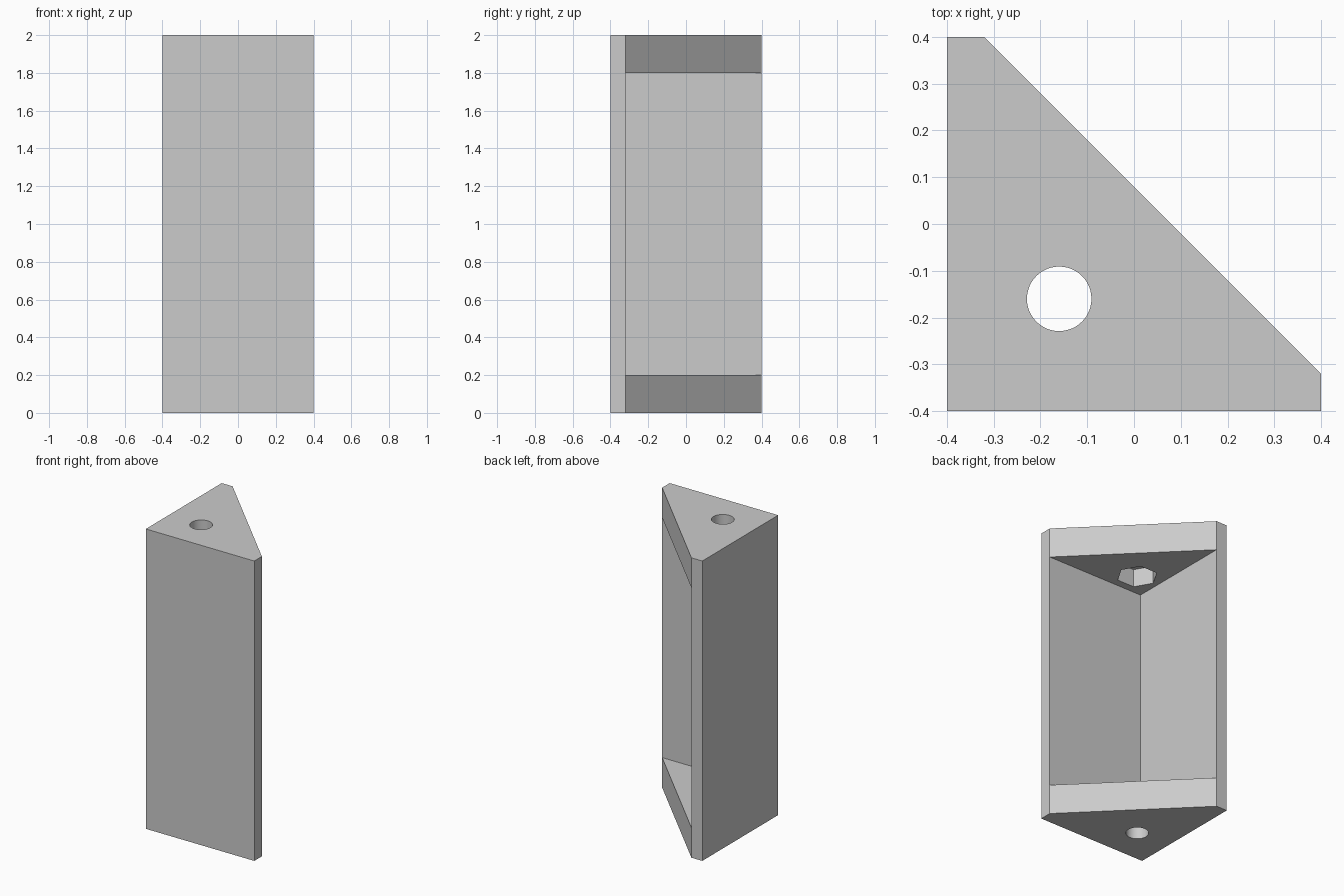
import bpy, bmesh
from math import cos, sin, tau

cube = bpy.data.objects.get("Cube")
if cube:
    bpy.data.objects.remove(cube, do_unlink=True)

HALF, WALL, HEIGHT, CAP = 0.4, 0.08, 2.0, 0.2
INNER = -HALF + WALL
HOLE = (-0.16, -0.16)
NUT_DEPTH = 0.12

grey = bpy.data.materials.new("plain_grey")
grey.use_nodes = True
grey.diffuse_color = (0.6, 0.6, 0.6, 1)
grey.node_tree.nodes["Principled BSDF"].inputs["Base Color"].default_value = grey.diffuse_color


def prism(name, outline, z0, z1):
    """Extrude a counter-clockwise outline from z0 up to z1."""
    bm = bmesh.new()
    base = bm.faces.new([bm.verts.new((x, y, z0)) for x, y in outline])
    grown = bmesh.ops.extrude_face_region(bm, geom=[base])["geom"]
    top = [v for v in grown if isinstance(v, bmesh.types.BMVert)]
    bmesh.ops.translate(bm, verts=top, vec=(0, 0, z1 - z0))
    bmesh.ops.recalc_face_normals(bm, faces=bm.faces)
    mesh = bpy.data.meshes.new(name)
    bm.to_mesh(mesh)
    bm.free()
    mesh.materials.append(grey)
    obj = bpy.data.objects.new(name, mesh)
    bpy.context.collection.objects.link(obj)
    return obj


def ring(radius, sides):
    return [(HOLE[0] + radius * cos(tau * i / sides),
             HOLE[1] + radius * sin(tau * i / sides)) for i in range(sides)]


# Corner body: right-angled prism with two blunt tips
bracket = prism("corner_bracket", [(-HALF, -HALF), (HALF, -HALF), (HALF, INNER),
                                   (INNER, HALF), (-HALF, HALF)], 0, HEIGHT)

# Open pocket between the two end caps, bolt hole, and inner nut recesses
far = 1.0
pocket = [(INNER, INNER), (far, INNER), (far, far), (INNER, far)]
cutters = [
    prism("pocket_cutter", pocket, CAP, HEIGHT - CAP),
    prism("bolt_hole_cutter", ring(0.069, 48), -0.1, HEIGHT + 0.1),
    prism("nut_recess_cutter", ring(0.126, 6), CAP - NUT_DEPTH, HEIGHT - CAP + NUT_DEPTH),
]
bpy.context.view_layer.objects.active = bracket
for cutter in cutters:
    cutter.hide_render = True
    mod = bracket.modifiers.new(cutter.name, "BOOLEAN")
    mod.operation = "DIFFERENCE"
    mod.solver = "EXACT"
    mod.object = cutter
    bpy.ops.object.modifier_apply(modifier=mod.name)
    bpy.data.objects.remove(cutter, do_unlink=True)

# Round hole walls smooth, all corners crisp
bpy.ops.object.select_all(action="DESELECT")
bracket.select_set(True)
bpy.ops.object.shade_smooth_by_angle()
